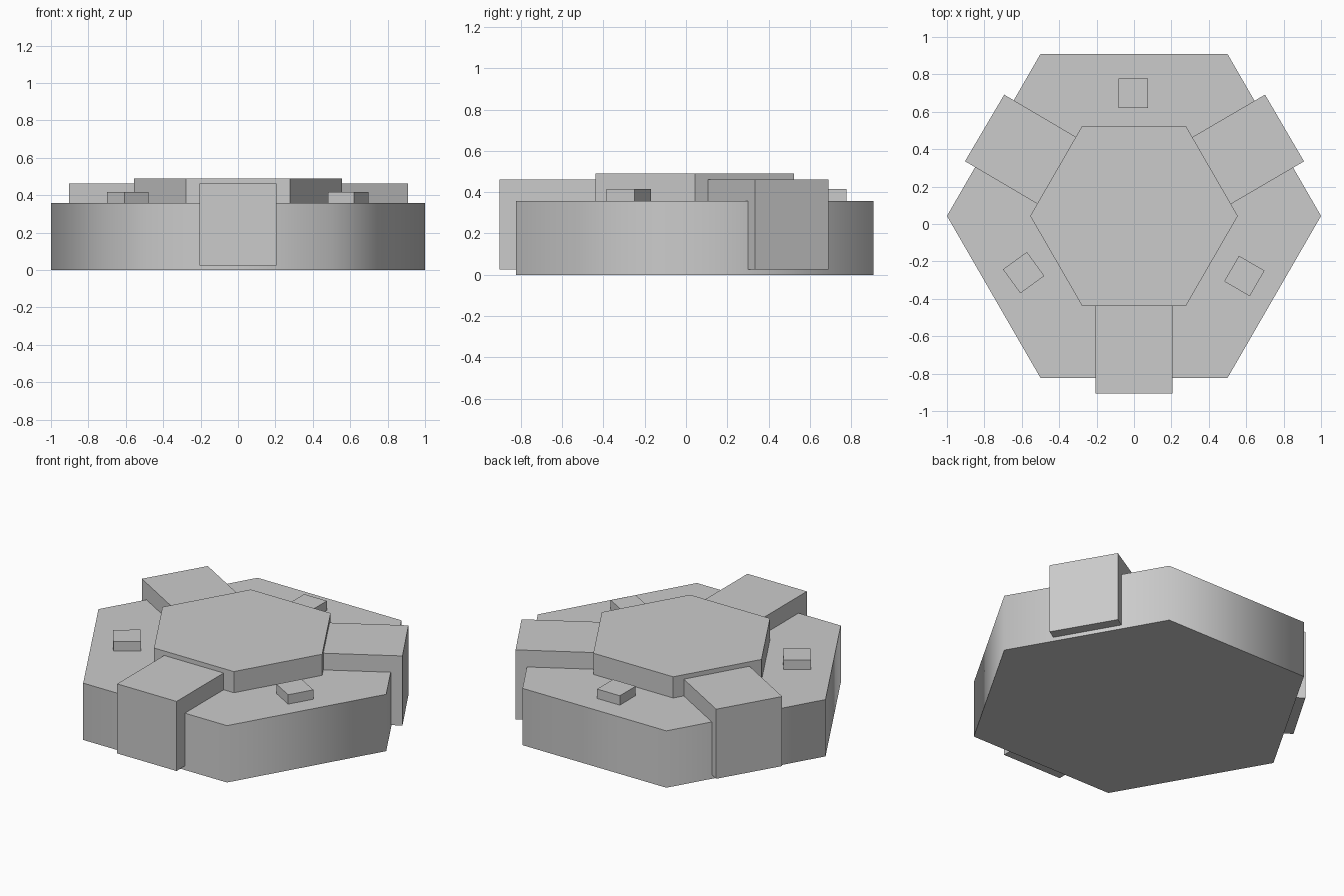
import bpy
import math

cube = bpy.data.objects.get("Cube")
if cube:
    bpy.data.objects.remove(cube, do_unlink=True)

# Single plain grey material
grey = bpy.data.materials.new("light_grey")
grey.use_nodes = True
colour = (0.6, 0.6, 0.6, 1)
grey.diffuse_color = colour
grey.node_tree.nodes["Principled BSDF"].inputs["Base Color"].default_value = colour

CENTRE_Y = 0.043


def finish(name):
    obj = bpy.context.object
    obj.name = obj.data.name = name
    obj.data.materials.append(grey)
    return obj


def hexagon(name, radius, bottom, top):
    # Corners point along x
    bpy.ops.mesh.primitive_cylinder_add(
        vertices=6, radius=radius, depth=top - bottom,
        location=(0, CENTRE_Y, (top + bottom) / 2), rotation=(0, 0, math.radians(30)))
    return finish(name)


def box(name, x, y, size_x, size_y, bottom, top, turn):
    bpy.ops.mesh.primitive_cube_add(
        size=1, location=(x, y, (top + bottom) / 2), rotation=(0, 0, math.radians(turn)))
    bpy.context.object.scale = (size_x, size_y, top - bottom)
    bpy.ops.object.transform_apply(location=False, rotation=False, scale=True)
    return finish(name)


# Wide base with softly shaded side walls
hexagon("base", 1.0, 0, 0.357)
bpy.ops.object.shade_smooth_by_angle(angle=math.radians(70))

# Raised centre plate
hexagon("centre_plate", 0.555, 0.3, 0.49)

# Three radial blocks overhanging alternate sides of the base
for name, angle, reach in (("front_block", -90, 0.948),
                           ("left_block", 30.3, 0.932),
                           ("right_block", 149.5, 0.927)):
    inner = 0.38
    middle = (reach + inner) / 2
    a = math.radians(angle)
    box(name, middle * math.cos(a), CENTRE_Y + middle * math.sin(a),
        reach - inner, 0.413, 0.025, 0.462, angle)

# Small studs on the open sides
for name, x, y, turn in (("back_stud", -0.005, 0.698, 0),
                         ("left_stud", 0.59, -0.278, -30),
                         ("right_stud", -0.59, -0.26, 36)):
    box(name, x, y, 0.158, 0.158, 0.3, 0.416, turn)
